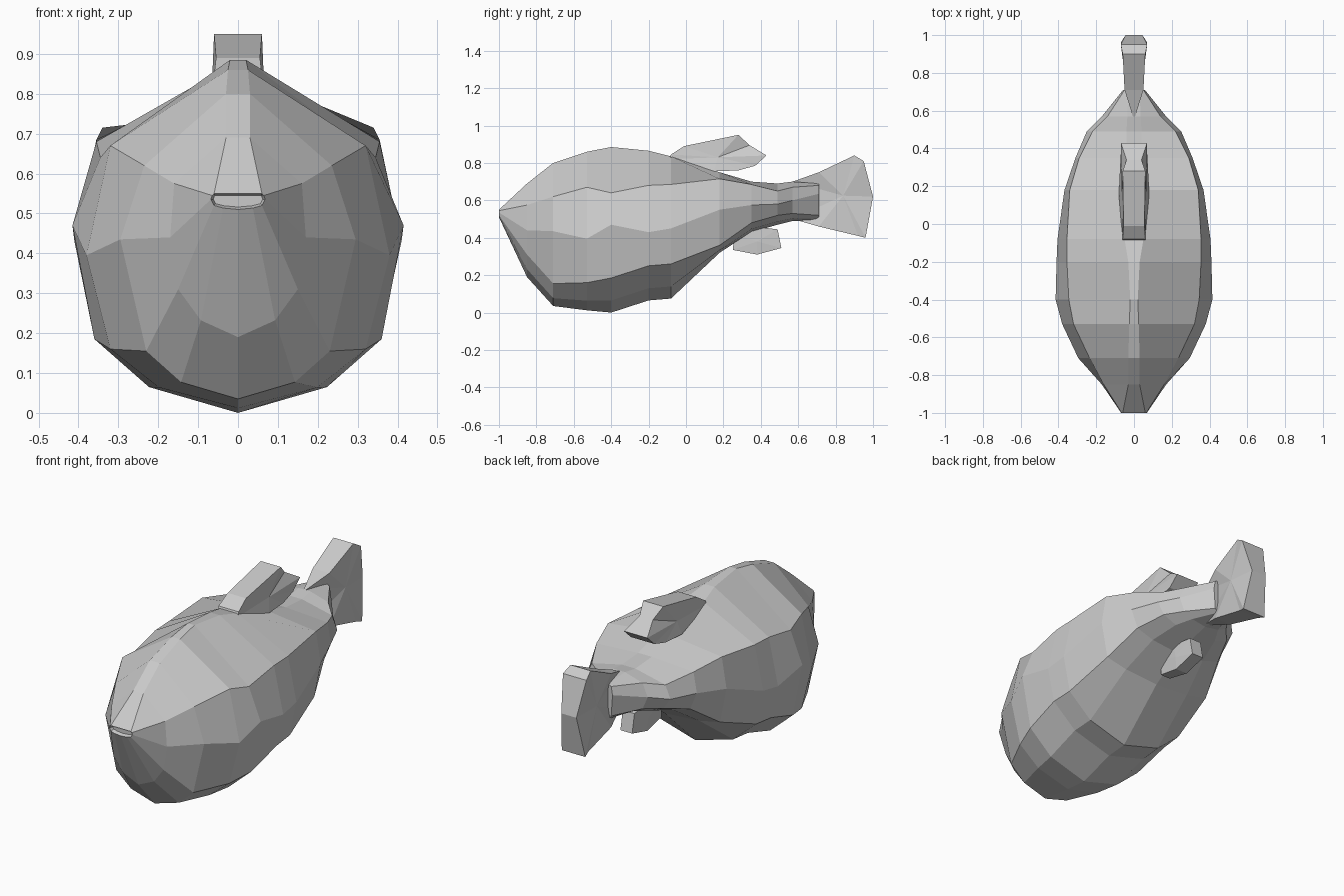
import bpy
import bmesh

if "Cube" in bpy.data.objects:
    bpy.data.objects.remove(bpy.data.objects["Cube"], do_unlink=True)

grey = bpy.data.materials.new("plain grey")
grey.use_nodes = True
GREY = (0.6, 0.6, 0.6, 1)
grey.diffuse_color = GREY
grey.node_tree.nodes["Principled BSDF"].inputs["Base Color"].default_value = GREY


def finish(bm, name):
    """Turn a bmesh into a flat shaded object."""
    bmesh.ops.recalc_face_normals(bm, faces=bm.faces)
    mesh = bpy.data.meshes.new(name)
    bm.to_mesh(mesh)
    bm.free()
    mesh.materials.append(grey)
    obj = bpy.data.objects.new(name, mesh)
    bpy.context.collection.objects.link(obj)
    return obj


def bridge(bm, ring_a, ring_b):
    """Join two closed rings of vertices with quads."""
    count = len(ring_a)
    for i in range(count):
        j = (i + 1) % count
        bm.faces.new((ring_a[i], ring_a[j], ring_b[j], ring_b[i]))


def make_body(sections):
    """Loft mirrored cross-sections from mouth to tail root."""
    bm = bmesh.new()
    rings = []
    for y, ridge, top, sx, sz, mx, mz, lx, lz, bottom in sections:
        belly = (lx * 0.62, bottom + (lz - bottom) * 0.35)
        half = [(ridge, top), (sx, sz), (mx, mz), (lx, lz), belly]
        outline = half + [(0, bottom)] + [(-x, z) for x, z in reversed(half)]
        rings.append([bm.verts.new((x, y, z)) for x, z in outline])
    for a, b in zip(rings, rings[1:]):
        bridge(bm, a, b)
    mouth = bm.faces.new(rings[0])
    bm.faces.new(rings[-1])
    bmesh.ops.recalc_face_normals(bm, faces=bm.faces)
    # recessed mouth slit between the lips
    bmesh.ops.inset_individual(bm, faces=[mouth], thickness=0.006, depth=-0.02)
    return finish(bm, "body")


def make_fin(name, profile, hub):
    """Thick fin: side profile of (y, z, half width) fanned around a hub."""
    bm = bmesh.new()
    rings = []
    for side in (-1, 1):
        ring = [bm.verts.new((side * w, y, z)) for y, z, w in profile]
        centre = bm.verts.new((side * hub[2], hub[0], hub[1]))
        for i, vert in enumerate(ring):
            bm.faces.new((vert, ring[(i + 1) % len(ring)], centre))
        rings.append(ring)
    bridge(bm, *rings)
    return finish(bm, name)


# y, ridge half width, top, shoulder x z, flank x z, lower side x z, bottom
make_body([
    (-1, .06, .55, .065, .545, .068, .535, .06, .52, .51),
    (-.85, .03, .69, .16, .575, .17, .44, .15, .31, .19),
    (-.71, .03, .8, .235, .62, .295, .435, .23, .155, .035),
    (-.53, .025, .86, .32, .67, .38, .395, .32, .16, .012),
    (-.4, .02, .885, .345, .64, .415, .47, .36, .185, 0),
    (-.2, .03, .865, .355, .68, .41, .43, .37, .25, .065),
    (-.08, .05, .835, .355, .685, .405, .45, .365, .26, .075),
    (.18, .04, .75, .34, .715, .368, .55, .33, .36, .32),
    (.35, .04, .7, .29, .685, .31, .575, .27, .48, .43),
    (.49, .04, .69, .22, .65, .25, .58, .21, .52, .47),
    (.57, .035, .7, .14, .67, .17, .6, .14, .53, .49),
    (.71, .03, .69, .05, .68, .058, .635, .05, .52, .49),
])

# tail fin
make_fin("tail_fin", [
    (.57, .5, .006), (.71, .46, .05), (.92, .41, .06), (.96, .4, .07),
    (1, .62, .045), (.95, .81, .07), (.9, .84, .06), (.71, .75, .05),
    (.57, .7, .006),
], (.84, .625, .055))

# dorsal fin, sunk into the back at its front
make_fin("dorsal_fin", [
    (-.09, .82, .06), (-.08, .845, .06), (-.01, .89, .055), (.28, .95, .06),
    (.34, .895, .04), (.43, .84, .07), (.37, .785, .07), (.28, .76, .075),
    (.15, .755, .08),
], (.17, .83, .065))

# lower rear fin
make_fin("anal_fin", [
    (.25, .335, .03), (.38, .31, .035), (.51, .345, .035),
    (.49, .445, .035), (.36, .46, .035), (.26, .42, .03),
], (.38, .38, .04))
